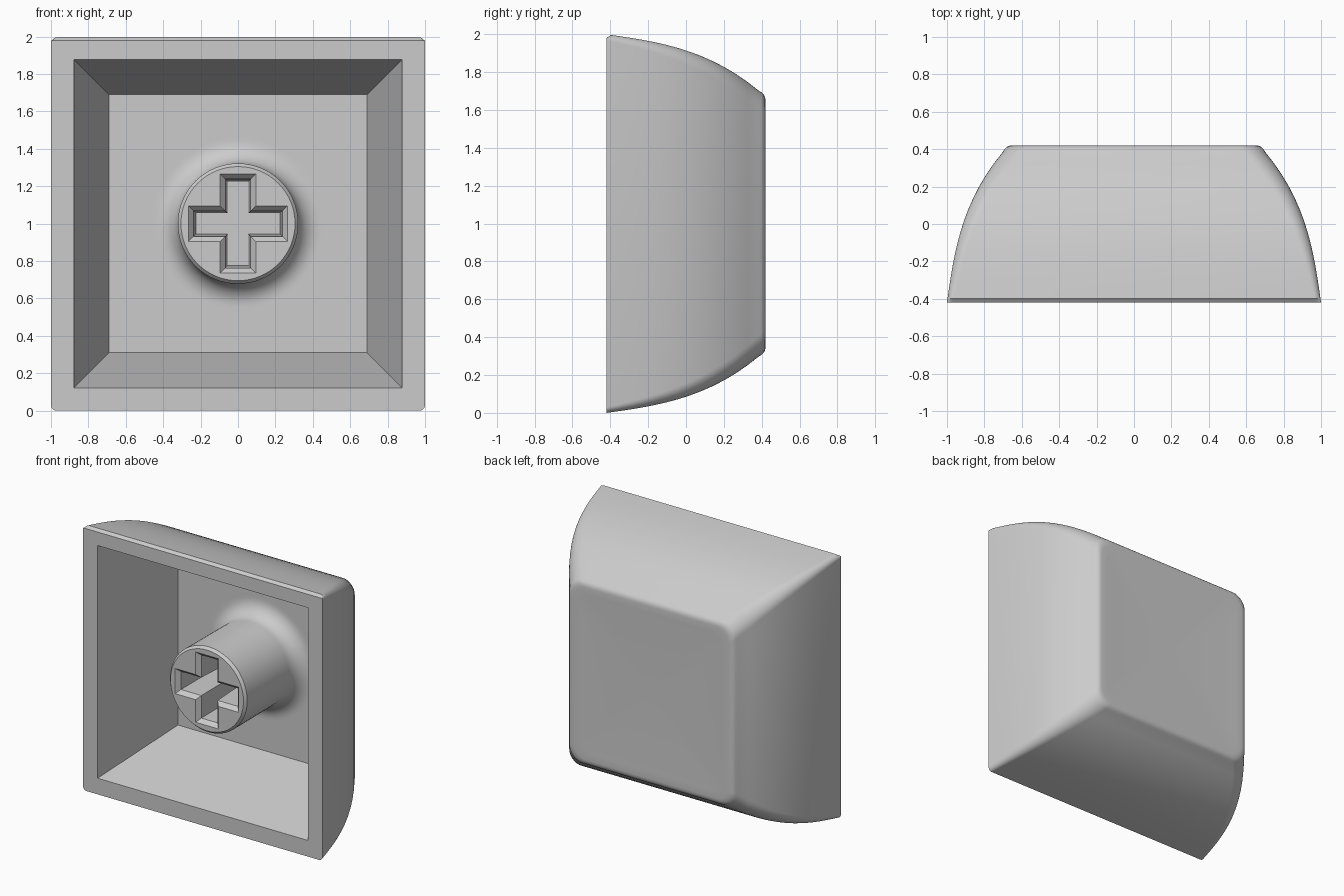
import bpy, bmesh, math
from mathutils import Vector

if "Cube" in bpy.data.objects:
    bpy.data.objects.remove(bpy.data.objects["Cube"])

bm = bmesh.new()


def loop(points, y):
    """Closed loop of vertices from (x, z) points, z measured from the cap centre."""
    return [bm.verts.new((x, y, z + 1.0)) for x, z in points]


def rounded_square(half, r, steps=8):
    pts = []
    for k in range(4):
        mid = math.pi / 4 + k * math.pi / 2
        cx = math.copysign(half - r, math.cos(mid))
        cz = math.copysign(half - r, math.sin(mid))
        for i in range(steps + 1):
            a = k * math.pi / 2 + i / steps * math.pi / 2
            pts.append((cx + r * math.cos(a), cz + r * math.sin(a)))
    return pts


def square(h):
    return [(h, h), (-h, h), (-h, -h), (h, -h)]


def circle(r, n=64):
    return [(r * math.cos(2 * math.pi * i / n), r * math.sin(2 * math.pi * i / n)) for i in range(n)]


def cross(l, w):
    quarter = [(l, w), (w, w), (w, l)]
    pts = []
    for k in range(4):
        for x, z in quarter:
            for _ in range(k):
                x, z = -z, x
            pts.append((x, z))
    return pts


def bridge(loops):
    for a, b in zip(loops, loops[1:]):
        n = len(a)
        for i in range(n):
            j = (i + 1) % n
            bm.faces.new((a[i], a[j], b[j], b[i]))


def plate(outer, inner):
    """Flat face with a hole between two coplanar loops."""
    edges = []
    for lp in (outer, inner):
        for i in range(len(lp)):
            pair = (lp[i], lp[(i + 1) % len(lp)])
            edges.append(bm.edges.get(pair) or bm.edges.new(pair))
    bmesh.ops.triangle_fill(bm, use_beauty=True, use_dissolve=False,
                            edges=edges, normal=Vector((0, -1, 0)))


# Outer walls: curved taper, corners growing rounder towards the key top
FRONT, BACK = -0.42, 0.42
base = [(x, min(z, 0.98)) for x, z in rounded_square(1.0, 0.03)]   # small chamfer on the upper edge
shell = [loop(base, FRONT)]
heights = [-0.397] + [-0.35 + 0.735 * i / 12 for i in range(13)]
for y in heights:
    t = y - FRONT
    shell.append(loop(rounded_square(1 - 0.14 * t - 0.356 * t ** 3, 0.03 + 0.1 * t), y))

# Rounded shoulder and slightly dished key top
for half, y in ((0.693, 0.400), (0.682, 0.411), (0.668, 0.418), (0.65, BACK)):
    shell.append(loop(rounded_square(half, 0.11), y))
for half in (0.6, 0.5, 0.4, 0.3, 0.2, 0.1, 0.04):
    shell.append(loop(rounded_square(half, half * 0.17), 0.411 + 0.009 * (half / 0.65) ** 2))
bridge(shell)
bm.faces.new(shell[-1])

# Rim and tapered cavity
FLOOR = 0.27
opening, floor = loop(square(0.878), FRONT), loop(square(0.69), FLOOR)
plate(shell[0], opening)
bridge([opening, floor])

# Round stem with a filleted foot and a chamfered end
STEM = -0.37
stem = [loop(circle(0.46), FLOOR)]
for i in range(9):
    a = i / 8 * math.pi / 2
    stem.append(loop(circle(0.44 - 0.12 * math.sin(a)), FLOOR - 0.12 + 0.12 * math.cos(a)))
stem += [loop(circle(0.322), STEM + 0.02), loop(circle(0.305), STEM)]
plate(floor, stem[0])
bridge(stem)

# Cross-shaped socket with a chamfered mouth
socket = [loop(cross(0.265, 0.095), STEM), loop(cross(0.238, 0.068), STEM + 0.03),
          loop(cross(0.225, 0.056), 0.1)]
plate(stem[-1], socket[0])
bridge(socket)
bm.faces.new(socket[-1])

bmesh.ops.recalc_face_normals(bm, faces=bm.faces)
mesh = bpy.data.meshes.new("keycap")
bm.to_mesh(mesh)
bm.free()

keycap = bpy.data.objects.new("keycap", mesh)
bpy.context.collection.objects.link(keycap)
grey = bpy.data.materials.new("light grey plastic")
grey.diffuse_color = (0.6, 0.6, 0.6, 1)
grey.use_nodes = True
grey.node_tree.nodes["Principled BSDF"].inputs["Base Color"].default_value = grey.diffuse_color
mesh.materials.append(grey)

bpy.context.view_layer.objects.active = keycap
keycap.select_set(True)
bpy.ops.object.shade_smooth_by_angle(angle=math.radians(28))
